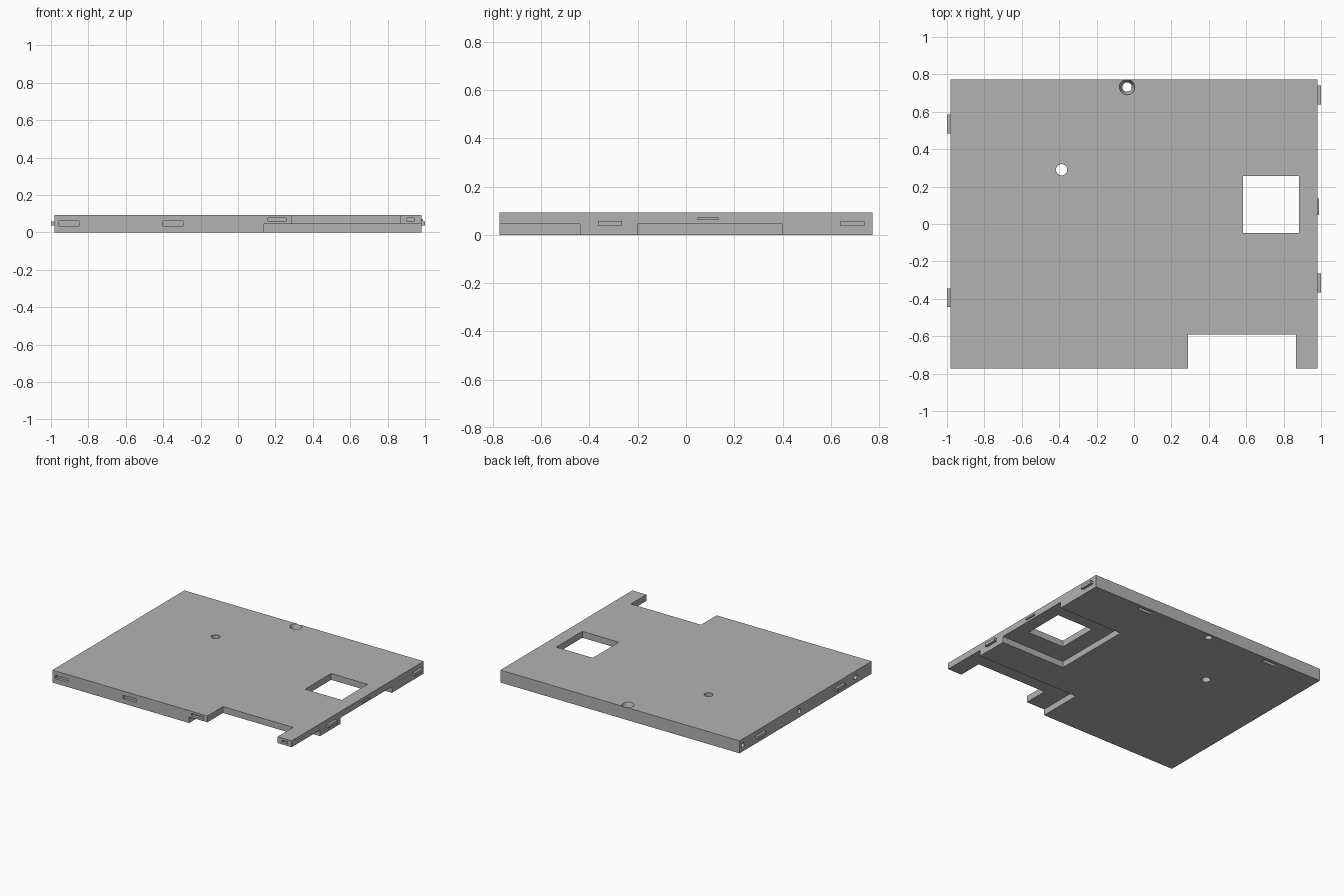
import bpy

if "Cube" in bpy.data.objects:
    bpy.data.objects.remove(bpy.data.objects["Cube"], do_unlink=True)

grey = bpy.data.materials.new("mid_grey")
grey.use_nodes = True
COLOUR = (0.45, 0.45, 0.45, 1)
grey.diffuse_color = COLOUR
grey.node_tree.nodes["Principled BSDF"].inputs["Base Color"].default_value = COLOUR


def box(name, x, y, z):
    """Box from (min, max) ranges on each axis."""
    bpy.ops.mesh.primitive_cube_add(size=1, location=[(r[0] + r[1]) / 2 for r in (x, y, z)])
    ob = bpy.context.object
    ob.name = name
    ob.scale = [r[1] - r[0] for r in (x, y, z)]
    bpy.ops.object.transform_apply(location=True, rotation=True, scale=True)
    ob.data.materials.append(grey)
    return ob


def cone(name, r1, r2, depth, loc, rot=(0, 0, 0)):
    bpy.ops.mesh.primitive_cone_add(vertices=32, radius1=r1, radius2=r2, depth=depth,
                                    location=loc, rotation=rot)
    ob = bpy.context.object
    ob.name = name
    ob.data.materials.append(grey)
    return ob


def cut(target, cutter):
    cutter.hide_render = True
    mod = target.modifiers.new("cut", "BOOLEAN")
    mod.operation = "DIFFERENCE"
    mod.solver = "EXACT"
    mod.object = cutter
    bpy.context.view_layer.objects.active = target
    bpy.ops.object.modifier_apply(modifier=mod.name)
    bpy.data.objects.remove(cutter, do_unlink=True)


W, D, H = 0.98, 0.772, 0.092   # half width, half depth, height
STEP = 0.045                   # ceiling of the underside recesses
OUT = 1.2                      # overrun of cutters past the edges

# Main panel
panel = box("panel", (-W, W), (-D, D), (0, H))

# Underside recesses, open to the sides
cut(panel, box("front_recess", (0.14, OUT), (-OUT, -0.44), (-0.1, STEP)))
cut(panel, box("side_recess", (0.455, OUT), (-0.2, 0.4), (-0.1, STEP)))

# Front notch and square window
cut(panel, box("front_notch", (0.29, 0.865), (-OUT, -0.59), (-0.1, 0.2)))
cut(panel, box("window", (0.583, 0.882), (-0.047, 0.257), (-0.1, 0.2)))

# Through hole and countersunk screw hole
cut(panel, cone("round_hole", 0.03, 0.03, 0.4, (-0.387, 0.29, 0)))
cut(panel, cone("screw_hole", 0.025, 0.025, 0.4, (-0.037, 0.732, 0)))
cut(panel, cone("countersink", 0.025, 0.042, 0.052, (-0.037, 0.732, 0.068)))

# Slots in the front edge
for x, z in (((-0.957, -0.85), (0.035, 0.06)), ((-0.4, -0.293), (0.035, 0.06)),
             ((0.16, 0.258), (0.06, 0.076)), ((0.9, 0.945), (0.06, 0.076))):
    cut(panel, box("front_slot", x, (-OUT, -D + 0.02), z))

# Slots under the back edge
for x in (0.52, -0.57):
    cut(panel, box("back_slot", (x - 0.055, x + 0.055), (0.723, 0.748), (-0.1, 0.03)))

# Dowel holes in the left-hand edge
for y in (0.735, 0.075, -0.585):
    cut(panel, cone("dowel_hole", 0.018, 0.018, 0.2, (-W, y, 0.046), (0, 1.5708, 0)))

# Locating tabs on both side edges
for y in (0.535, -0.395):
    box("right_tab", (-1, -W), (y - 0.05, y + 0.05), (0.036, 0.058))
for y in (0.69, -0.315):
    box("left_tab", (W, 1), (y - 0.05, y + 0.05), (0.036, 0.058))
box("left_small_tab", (W, 0.99), (0.047, 0.135), (0.061, 0.071))
